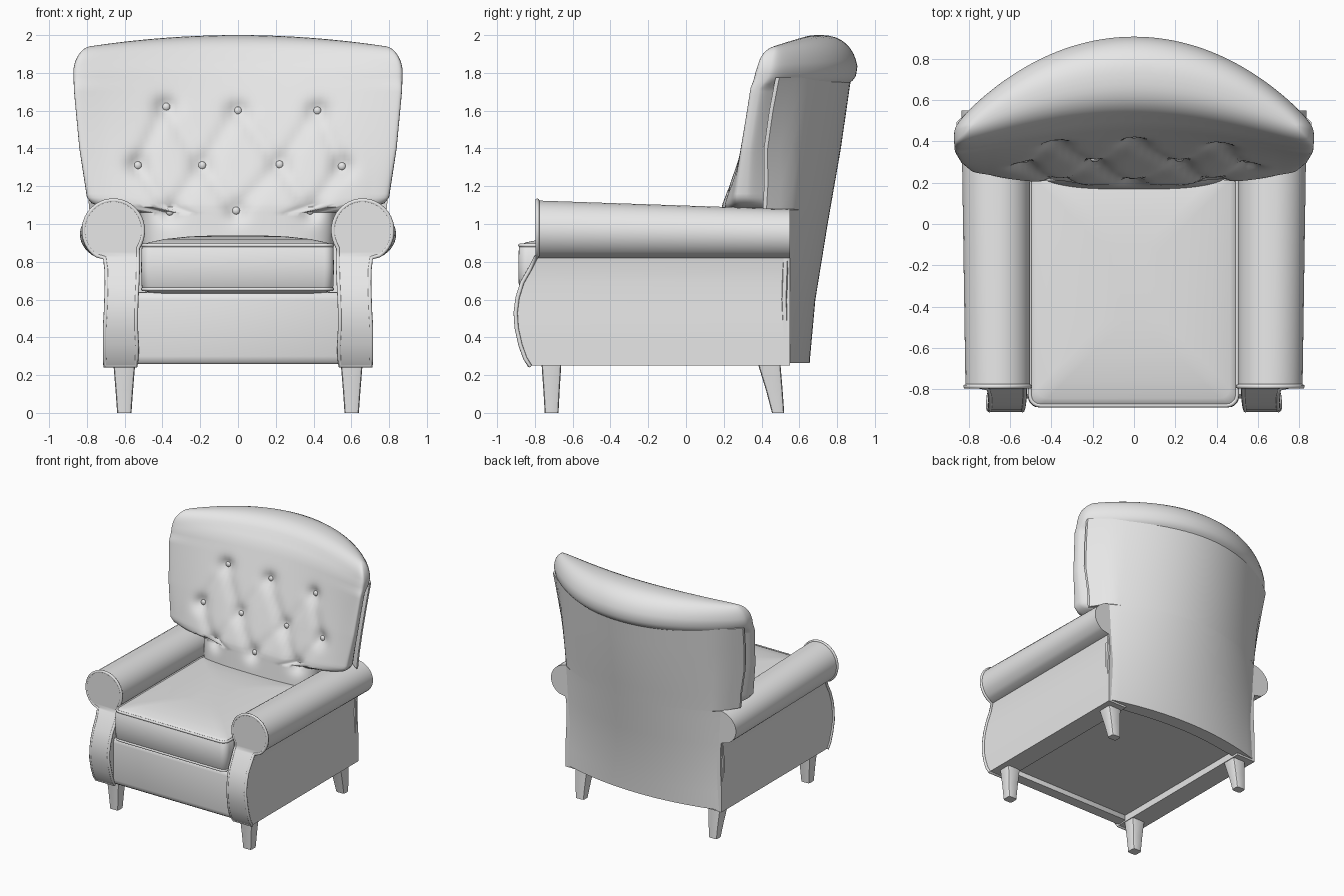
import bpy, bmesh, math
from mathutils import Vector

if "Cube" in bpy.data.objects:
    bpy.data.objects.remove(bpy.data.objects["Cube"])

grey = bpy.data.materials.new("grey upholstery")
grey.diffuse_color = (0.8, 0.8, 0.8, 1)
grey.use_nodes = True
grey.node_tree.nodes["Principled BSDF"].inputs["Base Color"].default_value = grey.diffuse_color


def lerp_table(table, z):
    """Linear lookup in a short (z, value) table."""
    if z <= table[0][0]:
        return table[0][1]
    for (a, va), (b, vb) in zip(table, table[1:]):
        if z <= b:
            return va + (vb - va) * (z - a) / (b - a)
    return table[-1][1]


def finish(ob, angle=40):
    ob.data.materials.append(grey)
    bpy.ops.object.select_all(action='DESELECT')
    bpy.context.view_layer.objects.active = ob
    ob.select_set(True)
    bpy.ops.object.shade_smooth_by_angle(angle=math.radians(angle))
    return ob


def loft(name, rings, angle=40):
    """Skin equal-length closed rings and close both ends with strips."""
    bm = bmesh.new()
    vs = [[bm.verts.new(p) for p in r] for r in rings]
    m = len(rings[0])
    for a, b in zip(vs, vs[1:]):
        for i in range(m):
            j = (i + 1) % m
            bm.faces.new((a[i], a[j], b[j], b[i]))
    for r in (vs[0], vs[-1]):
        for i in range(m // 2):
            q = list(dict.fromkeys((r[i], r[i + 1], r[(-i - 1) % m], r[-i % m])))
            if len(q) > 2:
                bm.faces.new(q)
    bmesh.ops.recalc_face_normals(bm, faces=bm.faces)
    me = bpy.data.meshes.new(name)
    bm.to_mesh(me)
    bm.free()
    ob = bpy.data.objects.new(name, me)
    bpy.context.collection.objects.link(ob)
    return finish(ob, angle)


def piping(name, pts, radius):
    cu = bpy.data.curves.new(name, 'CURVE')
    cu.dimensions = '3D'
    cu.bevel_depth = radius
    cu.bevel_resolution = 2
    sp = cu.splines.new('POLY')
    sp.points.add(len(pts) - 1)
    for p, co in zip(sp.points, pts):
        p.co = (*co, 1)
    sp.use_cyclic_u = True
    ob = bpy.data.objects.new(name, cu)
    bpy.context.collection.objects.link(ob)
    bpy.ops.object.select_all(action='DESELECT')
    bpy.context.view_layer.objects.active = ob
    ob.select_set(True)
    bpy.ops.object.convert(target='MESH')
    return finish(bpy.context.view_layer.objects.active, 60)


def round_rect(x0, x1, y0, y1, r, z, seg=5):
    pts = []
    for k, (cx, cy) in enumerate(((x1 - r, y1 - r), (x0 + r, y1 - r), (x0 + r, y0 + r), (x1 - r, y0 + r))):
        for i in range(seg + 1):
            t = math.pi / 2 * (k + i / seg)
            pts.append((cx + r * math.cos(t), cy + r * math.sin(t), z))
    return pts


# Backrest surfaces: rear shell curve and leaning front curve
def rear(x, z):
    c = lerp_table([(.27, .655), (.6, .685), (1.0, .75), (1.4, .82), (1.78, .875)], z)
    k = lerp_table([(.27, .22), (1.08, .43), (1.4, .48), (1.8, .51)], z)
    wing = .8 * max(0, abs(x) - .7) * max(0, min(1, (1.8 - z) / .7))
    return c - k * x * x - wing


def front(x, z):
    c = lerp_table([(.85, .16), (1.1, .19), (1.9, .5)], z)
    s = lerp_table([(1.1, .2), (1.85, .33)], z)
    return c + (s - c) * (x / .85) ** 2


def half_width(z):
    return lerp_table([(.8, .5), (1.07, .52), (1.09, .72), (1.11, .775), (1.14, .80),
                       (1.4, .84), (1.7, .868), (1.8, .872)], z)


BUTTONS = [(-.38, 1.62), (0, 1.6), (.42, 1.6), (-.53, 1.31), (-.19, 1.31),
           (.22, 1.315), (.55, 1.305), (-.36, 1.065), (-.01, 1.07), (.38, 1.07)]
B = [Vector(b) for b in BUTTONS]
CREASES = [(a, b) for a in B for b in B if a.y - b.y > .1 and (a - b).length < .42]


def dent(x, z):
    p = Vector((x, z))
    d = sum(.035 * math.exp(-((p - b).length / .06) ** 2) for b in B)
    near = 9
    for a, b in CREASES:
        t = max(0, min(1, (p - a).dot(b - a) / (b - a).length_squared))
        near = min(near, (p - a - (b - a) * t).length)
    return d + .015 * math.exp(-(near / .04) ** 2)


def cushion_side(x, w, z, sign, squash=1):
    f = front(x, z)
    b = rear(x, z) + lerp_table([(1.72, -.03), (1.77, .02), (1.83, .035)], z)
    h = (b - f) / 2 * max(0, 1 - abs(x / w) ** 4) ** .25 * squash
    y = (f + b) / 2 + sign * h
    return y + dent(x, z) * squash if sign < 0 else y


# Tufted back cushion with a rolled top
N = 72
levels = [(z, 0) for z in [.82 + .02 * i for i in range(13)] + [1.09, 1.11, 1.14]
          + [1.16 + .02 * i for i in range(33)]]
levels += [(1.8, math.radians(a)) for a in (10, 20, 30, 40, 50, 60, 70, 79, 86, 90)]
rings = []
for z0, th in levels:
    w = half_width(z0) * (1 - .1 * (1 - math.cos(th)))
    z = z0 + .2 * math.sin(th)
    sq = max(.01, math.cos(th) ** .8)
    xs = [w * math.sin(math.pi * (i / N - .5)) for i in range(N + 1)]
    drop = lambda x: z - .07 * (x / .85) ** 2 * math.sin(th)
    ring = [(x, cushion_side(x, w, z, -1, sq), drop(x)) for x in xs]
    ring += [(x, cushion_side(x, w, z, 1, sq), drop(x)) for x in xs[-2:0:-1]]
    rings.append(ring)
loft("back_cushion", rings, 60)

# Tufting buttons
for i, (x, z) in enumerate(BUTTONS):
    y = cushion_side(x, half_width(z), z, -1)
    bpy.ops.mesh.primitive_uv_sphere_add(segments=12, ring_count=8, radius=.021, location=(x, y - .005, z))
    ob = bpy.context.object
    ob.name = f"button_{i + 1}"
    ob.scale.y = .7
    finish(ob, 60)

# Curved rear shell, stepping out above the arms
rings = []
for z in [.265, .28, .4, .6, .8, 1.0, 1.075, 1.08, 1.2, 1.4, 1.6, 1.75, 1.775]:
    w = .705 if z < 1.078 else half_width(max(z, 1.14)) - .012
    xs = [w * (2 * i / 32 - 1) for i in range(33)]
    ring = [(x, rear(x, z) - .09 * (1 - (x / w) ** 8) - .02, z) for x in xs]
    ring += [(x, rear(x, z), z) for x in reversed(xs)]
    rings.append(ring)
loft("back_shell", rings, 35)

# Arms: body rows (z, inner x, outer x, front y), then the round roll
ROWS = [(.25, .54, .705, -.835), (.29, .537, .705, -.86), (.36, .535, .705, -.885), (.45, .54, .705, -.905),
        (.53, .54, .70, -.91), (.61, .537, .697, -.90), (.69, .533, .695, -.875),
        (.76, .53, .697, -.835), (.82, .53, .705, -.805)]
for i in range(15):
    t = math.radians(-55 + 10 * i)
    c = .157 * math.cos(t)
    ROWS.append((.965 + .16 * math.sin(t), min(.66 - c, .53) if t < 0 else .66 - c, .66 + c, -.795))

for s, side in ((-1, "left"), (1, "right")):
    rings = []
    for z, xi, xo, yf in ROWS:
        roll = max(0, z - .84) / .28
        zb, xb = z - .045 * roll, xo + (.02 if z > .83 else 0)
        rings.append([(s * xi, yf, z), (s * xo, yf, z), (s * xb, .55, zb), (s * xi, .55, zb)])
    loft(f"{side}_arm", rings)
    edge = [(s * xi, yf + .008, z) for z, xi, xo, yf in ROWS]
    edge += [(s * xo, yf + .008, z) for z, xi, xo, yf in reversed(ROWS)]
    piping(f"{side}_arm_piping", edge, .011)

# Seat cushion with crowned top and piped edges
def seat_ring(inset, z):
    return round_rect(-.51 + inset, .505 - inset, -.885 + inset, .3 - inset, .05, z)

loft("seat_cushion", [seat_ring(i, z) for i, z in
     ((.06, .632), (.015, .645), (0, .67), (-.003, .77), (0, .875), (.012, .893),
      (.04, .903), (.12, .92), (.25, .934), (.4, .94))], 50)
for name, z in (("seat_top_piping", .887), ("seat_bottom_piping", .655)):
    piping(name, seat_ring(.006, z), .01)

# Front panel and recessed base
loft("front_panel", [round_rect(-.54, .54, -.845 + i, -.74, .01, z, 2)
                     for i, z in ((.02, .26), (.006, .272), (0, .3), (0, .6), (.006, .625), (.02, .637))])
loft("base_frame", [round_rect(-.55, .55, -.75, .55, .01, z, 2) for z in (.3, .64)])

# Tapered legs, rear pair splayed backwards
for s, side in ((-1, "left"), (1, "right")):
    for name, top, bottom in (("front", (-.765, -.66), (-.748, -.675)), ("rear", (.38, .50), (.455, .52))):
        rings = []
        for z, t in ((0, 0), (.12, .42), (.31, 1.2)):
            y0, y1 = (b + (a - b) * t for a, b in zip(top, bottom))
            h = .038 + .02 * t
            rings.append(round_rect(s * .602 - h, s * .602 + h, y0, y1, .015, z, 2))
        loft(f"{side}_{name}_leg", rings)
